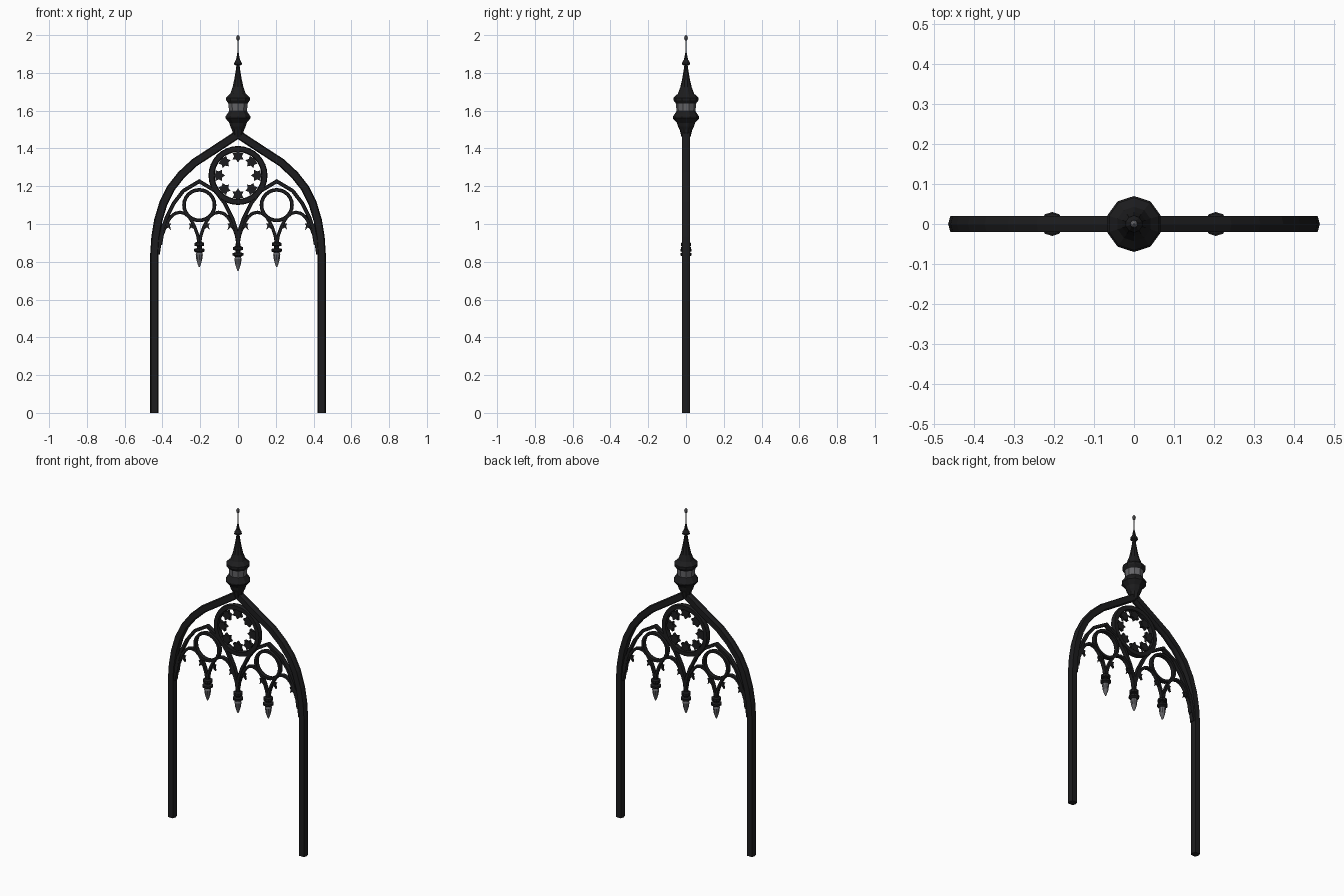
import bpy, bmesh, math
from mathutils import Vector

if "Cube" in bpy.data.objects:
    bpy.data.objects.remove(bpy.data.objects["Cube"])


def material(name, v):
    m = bpy.data.materials.new(name)
    m.diffuse_color = (v[0], v[1], v[2], 1)
    m.use_nodes = True
    m.node_tree.nodes["Principled BSDF"].inputs["Base Color"].default_value = m.diffuse_color
    return m


IRON = material("black iron", (0.012, 0.012, 0.013))
GREY = material("grey metal", (0.13, 0.13, 0.14))


def finish(name, bm, mats):
    bmesh.ops.recalc_face_normals(bm, faces=bm.faces)
    me = bpy.data.meshes.new(name)
    bm.to_mesh(me)
    bm.free()
    for m in mats:
        me.materials.append(m)
    ob = bpy.data.objects.new(name, me)
    bpy.context.collection.objects.link(ob)
    return ob


def bar(name, path, w, d, closed=False):
    """Sweep a six-sided bar (half width w, half depth d) along x,z points."""
    sec = [(w, 0), (w * .75, d), (-w * .75, d), (-w, 0), (-w * .75, -d), (w * .75, -d)]
    pts = [Vector(p) for p in path]
    n = len(pts)
    bm = bmesh.new()
    rings = []
    for i, p in enumerate(pts):
        a = pts[i - 1] if (i or closed) else None
        b = pts[(i + 1) % n] if (i < n - 1 or closed) else None
        t1 = (p - a).normalized() if a is not None else (b - p).normalized()
        t2 = (b - p).normalized() if b is not None else t1
        t = (t1 + t2).normalized()
        nrm = Vector((-t.y, t.x)) / max(.5, t.dot(t1))
        rings.append([bm.verts.new((p.x + nrm.x * s, y, p.y + nrm.y * s)) for s, y in sec])
    for i in range(n if closed else n - 1):
        r, q = rings[i], rings[(i + 1) % n]
        for k in range(6):
            bm.faces.new((r[k], r[(k + 1) % 6], q[(k + 1) % 6], q[k]))
    if not closed:
        bm.faces.new(rings[0])
        bm.faces.new(rings[-1])
    return finish(name, bm, [IRON])


def ring(name, cx, cz, r, w, d, n=24):
    return bar(name, [(cx + r * math.cos(i * math.tau / n), cz + r * math.sin(i * math.tau / n))
                      for i in range(n)], w, d, True)


def lathe(name, cx, prof, n, grey):
    """Turn (radius, z) points; faces whose height passes grey() become grey."""
    bm = bmesh.new()
    rings = [[bm.verts.new((cx + r * math.sin(k * math.tau / n), r * math.cos(k * math.tau / n), z))
              for k in range(n)] for r, z in prof]
    for a, b in zip(rings, rings[1:]):
        for k in range(n):
            bm.faces.new((a[k], a[(k + 1) % n], b[(k + 1) % n], b[k]))
    bm.faces.new(rings[0])
    bm.faces.new(rings[-1])
    for f in bm.faces:
        f.material_index = int(grey(f.calc_center_median().z))
    return finish(name, bm, [IRON, GREY])


def plate(name, outlines, d):
    """Extruded flat plates from x,z outlines."""
    bm = bmesh.new()
    for o in outlines:
        f = [bm.verts.new((x, -d, z)) for x, z in o]
        b = [bm.verts.new((x, d, z)) for x, z in o]
        bm.faces.new(f)
        bm.faces.new(b)
        for i in range(len(o)):
            j = (i + 1) % len(o)
            bm.faces.new((f[i], f[j], b[j], b[i]))
    return finish(name, bm, [IRON])


def mirrored(half, cx=0):
    """Half path ending on the centre line -> full symmetric path."""
    return [(cx + x, z) for x, z in half] + [(cx - x, z) for x, z in half[-2::-1]]


# Main pointed arch with its posts
main = [(.443, 0), (.443, .84), (.437, .93), (.422, 1.02), (.395, 1.11), (.355, 1.19),
        (.3, 1.26), (.23, 1.325), (.13, 1.39), (0, 1.475)]
bar("main_arch", mirrored(main), .022, .02)

# Rose window: ring with eight star cusps
ring("rose_ring", 0, 1.257, .14, .016, .016, 32)
stars = []
for k in range(8):
    a = k * math.pi / 4
    cx, cz = .102 * math.cos(a), 1.257 + .102 * math.sin(a)
    stars.append([(cx + r * math.cos(a + i * math.pi / 6), cz + r * math.sin(a + i * math.pi / 6))
                  for i in range(12) for r in [(.034, .021)[i % 2]]])
plate("rose_cusps", stars, .009)

# Two tracery bays: pointed arch, small ring and two cusped lobes each
for side, s in (("left", -1), ("right", 1)):
    c = .205 * s
    arch = [(.205, .9), (.195, .97), (.175, 1.03), (.135, 1.11), (.085, 1.175), (0, 1.226)]
    bar(side + "_bay_arch", mirrored(arch, c), .010, .013)
    ring(side + "_bay_ring", c, 1.10, .081, .0095, .013)
    bar(side + "_wall_rib", [(.424 * s, .84), (.412 * s, .92), (.395 * s, 1.0)], .010, .013)
    for j, u in enumerate((.1025, .3075)):
        m = u * s
        lobe = [(.1025, .89), (.094, .94), (.08, .98), (.066, 1.01), (.048, 1.038),
                (.026, 1.056), (0, 1.062)]
        bar(f"{side}_lobe_{j + 1}", mirrored(lobe, m), .0085, .011)
        cusps = [[(m + q * x, z) for x, z in ((.084, .965), (.062, .982), (.047, .968),
                                              (.053, .99), (.046, 1.003), (.058, 1.003),
                                              (.062, 1.022), (.07, 1.0))] for q in (-1, 1)]
        plate(f"{side}_lobe_cusps_{j + 1}", cusps, .007)

# Hanging pendants with grey tips
pend = [(.012, .925), (.014, .905), (.027, .9), (.027, .885), (.014, .882), (.014, .872),
        (.03, .868), (.03, .856), (.016, .848), (.02, .838), (.016, .81), (.008, .785), (.003, .773)]
for name, x, dz in (("left_pendant", -.205, 0), ("right_pendant", .205, 0), ("center_pendant", 0, -.022)):
    lathe(name, x, [(r, z + dz) for r, z in pend], 10, lambda z, dz=dz: z - dz < .845)

# Spire with grey lantern band
spire = [(.024, 1.46), (.034, 1.5), (.042, 1.515), (.048, 1.535), (.07, 1.56), (.07, 1.568),
         (.05, 1.598), (.054, 1.638), (.066, 1.655), (.066, 1.668), (.043, 1.69), (.03, 1.725),
         (.021, 1.765), (.013, 1.81), (.009, 1.838), (.022, 1.845), (.02, 1.856), (.011, 1.87),
         (.007, 1.89), (.002, 1.915)]
lathe("spire", 0, spire, 10, lambda z: 1.6 < z < 1.637)
lathe("spire_finial", 0, [(.0025, 1.91), (.002, 1.968), (.008, 1.975), (.01, 1.985),
                          (.007, 1.995), (.002, 2.0)], 8, lambda z: True)
